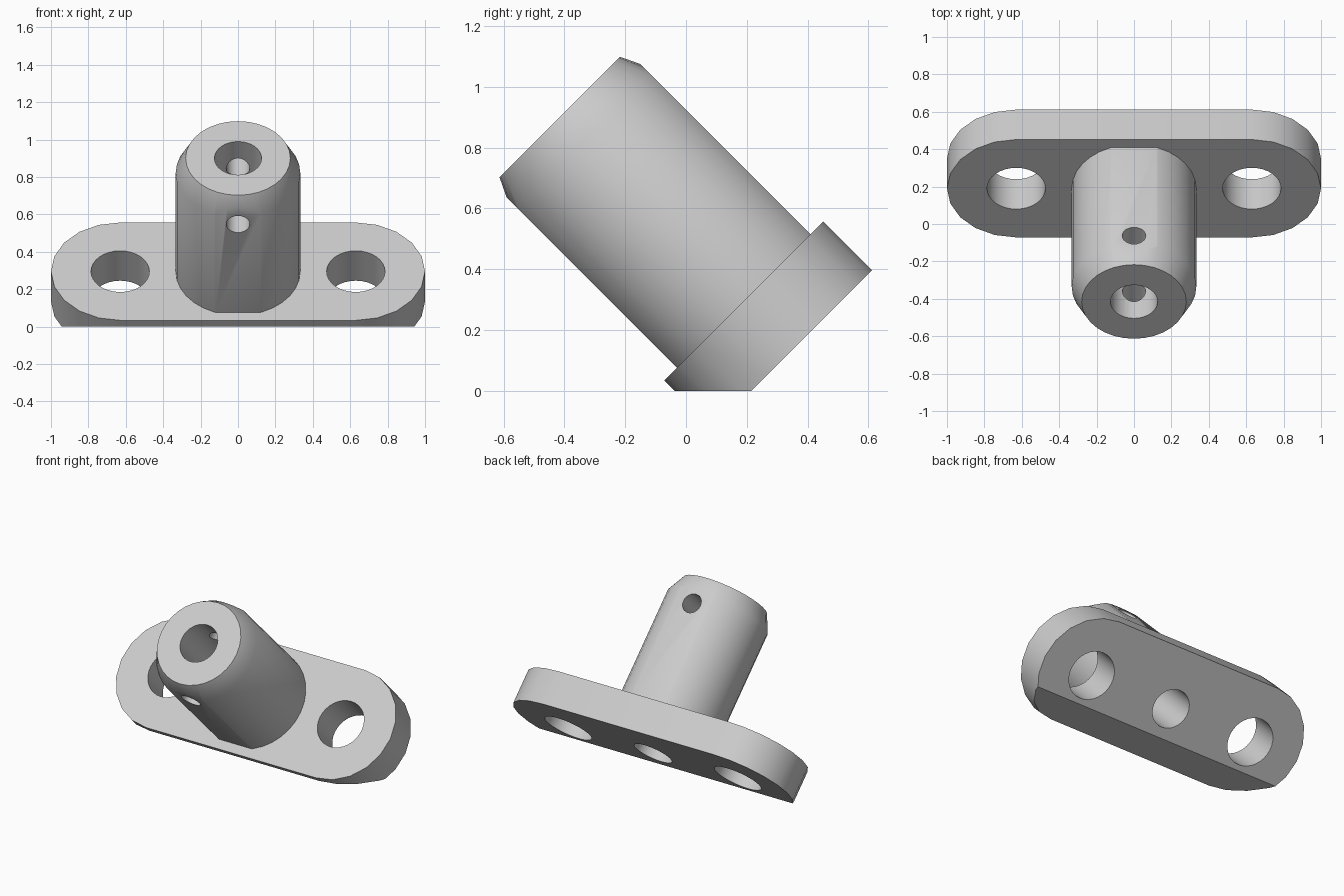
import bpy
import bmesh
from math import sin, cos, pi
from mathutils import Matrix, Vector

if "Cube" in bpy.data.objects:
    bpy.data.objects.remove(bpy.data.objects["Cube"], do_unlink=True)

# Tilted frame: local z is the post axis, local z = 0 is the flange face
TILT = Matrix.Translation((0, 0.19, 0.295)) @ Matrix.Rotation(pi / 4, 4, "X")

grey = bpy.data.materials.new("light_grey")
grey.use_nodes = True
colour = (0.6, 0.6, 0.6, 1)
grey.diffuse_color = colour
grey.node_tree.nodes["Principled BSDF"].inputs["Base Color"].default_value = colour


def circle(radius, sides, start=0.0, sweep=2 * pi, cx=0.0):
    """Points along an arc; a full circle leaves out the repeated end."""
    count = sides if sweep > 6 else sides + 1
    return [(cx + radius * cos(start + sweep * i / sides),
             radius * sin(start + sweep * i / sides)) for i in range(count)]


def loft(name, sections, matrix=TILT):
    """Closed solid through (height, outline) sections."""
    bm = bmesh.new()
    rings = [[bm.verts.new((x, y, z)) for x, y in pts] for z, pts in sections]
    for low, high in zip(rings, rings[1:]):
        for i in range(len(low)):
            j = (i + 1) % len(low)
            bm.faces.new((low[i], low[j], high[j], high[i]))
    bm.faces.new(rings[0][::-1])
    bm.faces.new(rings[-1])
    bm.transform(matrix)
    bmesh.ops.recalc_face_normals(bm, faces=bm.faces[:])
    mesh = bpy.data.meshes.new(name)
    bm.to_mesh(mesh)
    bm.free()
    mesh.materials.append(grey)
    obj = bpy.data.objects.new(name, mesh)
    bpy.context.collection.objects.link(obj)
    return obj


def combine(target, other, operation):
    """Apply a boolean and remove the helper solid."""
    mod = target.modifiers.new("combine", "BOOLEAN")
    mod.operation = operation
    mod.solver = "EXACT"
    mod.object = other
    bpy.context.view_layer.objects.active = target
    bpy.ops.object.modifier_apply(modifier=mod.name)
    bpy.data.objects.remove(other, do_unlink=True)


def rectangle(w, d):
    return [(-w, -d), (w, -d), (w, d), (-w, d)]


# Flange with rounded ends
ends = (circle(0.37, 10, -pi / 2, pi, 0.63)
        + circle(0.37, 10, pi / 2, pi, -0.63))
bracket = loft("angled_flange_bracket", [(-0.226, ends), (0, ends)])

# Tapered-tip post with two side flats
full = circle(0.333, 32)
post = loft("post", [(-0.1, full), (0.745, full), (0.856, circle(0.28, 32))])
combine(post, loft("flats", [(-1, rectangle(1, 0.31)), (2, rectangle(1, 0.31))]),
        "INTERSECT")
combine(bracket, post, "UNION")

# Bolt holes and the bore along the post
for x, radius in ((-0.63, 0.156), (0.63, 0.156), (0, 0.126)):
    hole = circle(radius, 32, cx=x)
    combine(bracket, loft("hole", [(-0.5, hole), (1.2, hole)]), "DIFFERENCE")

# Pin hole across the post
pin = circle(0.063, 24)
across = TILT @ Matrix.Translation((0, 0, 0.667)) @ Matrix.Rotation(pi / 2, 4, "X")
combine(bracket, loft("pin", [(-0.6, pin), (0.6, pin)], across), "DIFFERENCE")

# Level foot where the flange meets the ground
ground = rectangle(2, 2)
combine(bracket, loft("ground_cut", [(-1, ground), (0, ground)], Matrix()),
        "DIFFERENCE")

bpy.ops.object.select_all(action="DESELECT")
bracket.select_set(True)
bpy.context.view_layer.objects.active = bracket
bpy.ops.object.shade_smooth_by_angle(angle=pi / 6)
